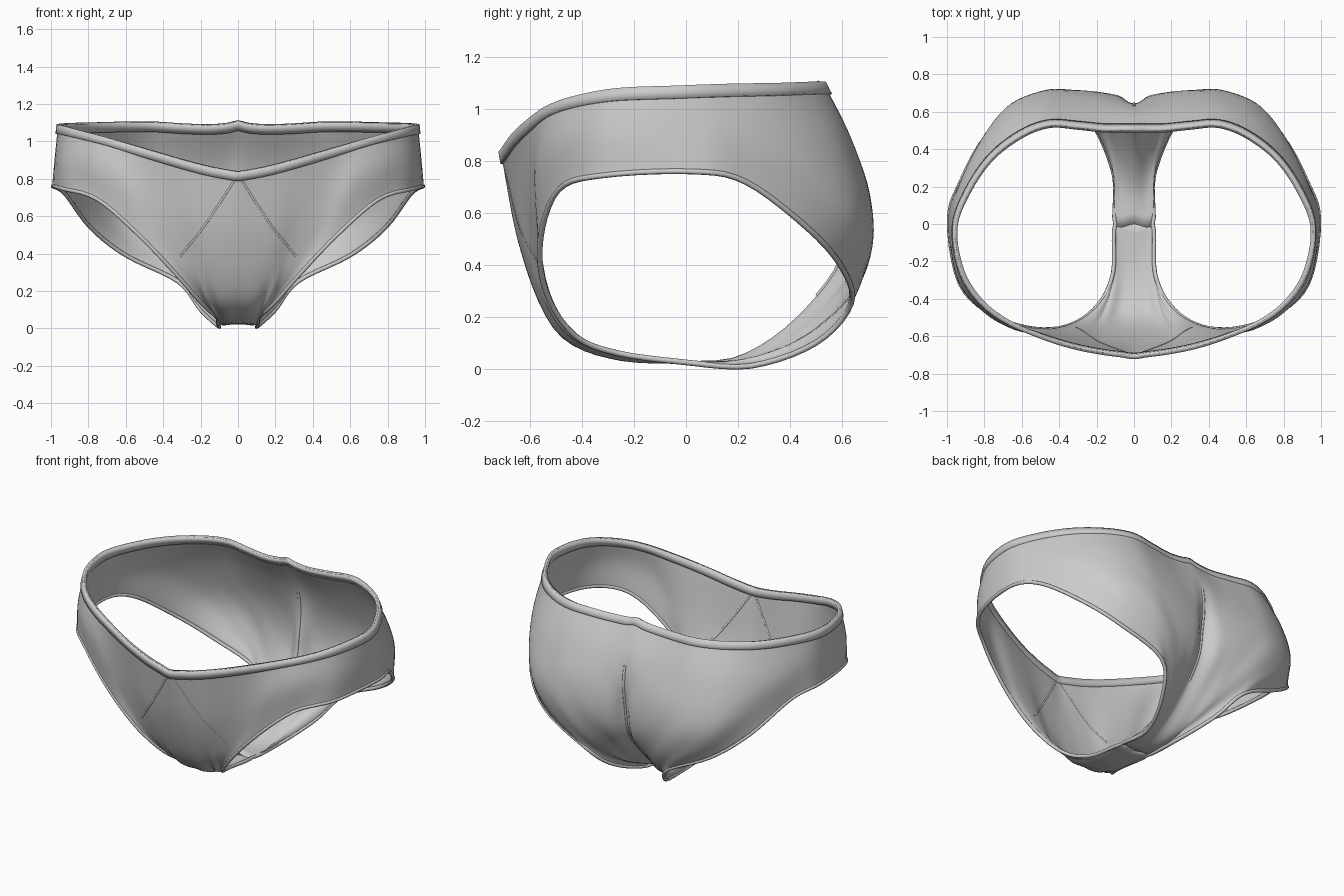
import bpy, bmesh
from mathutils import Vector
from mathutils.bvhtree import BVHTree

if "Cube" in bpy.data.objects:
    bpy.data.objects.remove(bpy.data.objects["Cube"])

ROWS, K = 26, 5          # rows per column, columns between stations

# Half-body profiles running from waist to leg edge, ordered centre -> side
FRONT = [
    [(0, -.71, .84), (0, -.645, .5), (0, -.55, .23), (0, -.44, .1), (0, -.25, .035), (0, 0, .025)],
    [(.07, -.70, .85), (.09, -.64, .5), (.1, -.54, .22), (.09, -.43, .1), (.08, -.23, .04), (.1, 0, .025)],
    [(.18, -.685, .872), (.19, -.625, .5), (.18, -.53, .24), (.145, -.43, .115), (.112, -.26, .06)],
    [(.33, -.655, .912), (.3, -.6, .55), (.24, -.53, .28), (.19, -.43, .13)],
    [(.5, -.60, .962), (.45, -.58, .62), (.34, -.54, .30)],
    [(.68, -.52, 1.015), (.63, -.565, .8), (.53, -.56, .5)],
    [(.82, -.41, 1.052), (.8, -.47, .88), (.75, -.49, .69)],
    [(.92, -.25, 1.08), (.94, -.29, .9), (.93, -.32, .745)],
]
SIDE = [[(.957, -.02, 1.09), (.975, 0, .92), (.99, .02, .76)]]
BACK = [
    [(0, .5, 1.105), (0, .6, .92), (0, .64, .75), (0, .62, .55), (0, .58, .38), (0, .4, .17), (0, .2, .045), (0, 0, .025)],
    [(.06, .5, 1.092), (.07, .61, .9), (.08, .665, .72), (.08, .68, .53), (.08, .63, .36), (.08, .43, .14), (.08, .23, .03), (.1, 0, .025)],
    [(.16, .5, 1.085), (.18, .62, .88), (.19, .695, .65), (.18, .68, .42), (.15, .52, .17), (.105, .25, .012)],
    [(.3, .515, 1.09), (.32, .63, .88), (.34, .71, .63), (.29, .68, .36), (.2, .5, .1)],
    [(.45, .525, 1.1), (.48, .63, .88), (.48, .71, .6), (.42, .685, .39), (.32, .635, .25)],
    [(.6, .47, 1.1), (.64, .58, .86), (.65, .645, .6), (.6, .6, .39)],
    [(.76, .35, 1.097), (.8, .46, .8), (.79, .47, .54)],
    [(.88, .18, 1.095), (.925, .21, .9), (.925, .23, .72)],
]


def spline(pts, k, mirrored=False):
    """Catmull-Rom through pts; mirrored ends stay smooth across x = 0."""
    p = [Vector(q) for q in pts]
    if mirrored:
        a, b = [Vector((-q.x, q.y, q.z)) for q in (p[1], p[-2])]
    else:
        a, b = 2 * p[0] - p[1], 2 * p[-1] - p[-2]
    p = [a] + p + [b]
    out = []
    for i in range(1, len(p) - 2):
        for j in range(k):
            t = j / k
            out.append(.5 * (2 * p[i] + (p[i+1] - p[i-1]) * t
                       + (2*p[i-1] - 5*p[i] + 4*p[i+1] - p[i+2]) * t*t
                       + (3*p[i] - p[i-1] - 3*p[i+1] + p[i+2]) * t**3))
    return out + [p[-2]]


def even(pts, n):
    """Resample a polyline to n evenly spaced points."""
    d = [0]
    for a, b in zip(pts, pts[1:]):
        d.append(d[-1] + (b - a).length)
    out, i = [], 0
    for j in range(n):
        s = d[-1] * j / (n - 1)
        while i < len(pts) - 2 and d[i+1] < s:
            i += 1
        out.append(pts[i].lerp(pts[i+1], (s - d[i]) / (d[i+1] - d[i])))
    return out


def mirror(ob):
    m = ob.modifiers.new("mirror", 'MIRROR')
    m.merge_threshold = .002
    return ob


def sheet(name, cols, thickness):
    """Quad sheet from a list of columns, mirrored and thickened."""
    bm = bmesh.new()
    v = [[bm.verts.new(p) for p in c] for c in cols]
    for a, b in zip(v, v[1:]):
        for i in range(len(a) - 1):
            bm.faces.new((a[i], a[i+1], b[i+1], b[i]))
    bmesh.ops.remove_doubles(bm, verts=bm.verts, dist=.0005)
    bmesh.ops.recalc_face_normals(bm, faces=bm.faces)
    me = bpy.data.meshes.new(name)
    bm.to_mesh(me)
    bm.free()
    ob = bpy.data.objects.new(name, me)
    bpy.context.collection.objects.link(ob)
    mirror(ob)
    s = ob.modifiers.new("cloth", 'SOLIDIFY')
    s.thickness, s.offset = thickness, 0
    bpy.ops.object.select_all(action='DESELECT')
    ob.select_set(True)
    bpy.context.view_layer.objects.active = ob
    bpy.ops.object.shade_smooth_by_angle(angle=.9)
    return ob


def tube(name, pts, r, closed=False):
    cu = bpy.data.curves.new(name, 'CURVE')
    cu.dimensions = '3D'
    cu.bevel_depth, cu.bevel_resolution, cu.use_fill_caps = r, 2, True
    s = cu.splines.new('POLY')
    s.points.add(len(pts) - 1)
    for q, p in zip(s.points, pts):
        q.co = (*p, 1)
    s.use_cyclic_u = closed
    ob = bpy.data.objects.new(name, cu)
    bpy.context.collection.objects.link(ob)
    return mirror(ob)


# Body: columns at each station, then smooth rows from front centre round to back centre
stations = [even(spline(c, 8), ROWS) for c in FRONT + SIDE + BACK[::-1]]
rows = [spline(r, K, True) for r in zip(*stations)]
cols = list(zip(*rows))
body = sheet("briefs_body", cols, .008)

# Waistband: folded hem along the top edge
band = []
for c in cols:
    d = (c[2] - c[0]).normalized()
    band.append([c[0] + d * w for w in (0, .025, .05)])
sheet("waistband", band, .026)

# Leg hems: closed piping round each leg opening
tube("leg_hem", [c[-1] for c in cols[K:-K-1]], .011, True)

# Front pouch seams, laid on the body surface
bvh = BVHTree.FromPolygons([v.co for v in body.data.vertices],
                           [p.vertices[:] for p in body.data.polygons])
seam = []
for p in spline([(.02, -2, .79), (.11, -2, .65), (.2, -2, .52), (.31, -2, .385)], 6):
    hit = bvh.ray_cast(p, Vector((0, 1, 0)))[0]
    if hit:
        seam.append(hit)
tube("pouch_seam", seam, .007)

# Back centre seam down the cleft
tube("back_seam", [p for p in cols[-1] if .25 < p.z < .88], .01)
